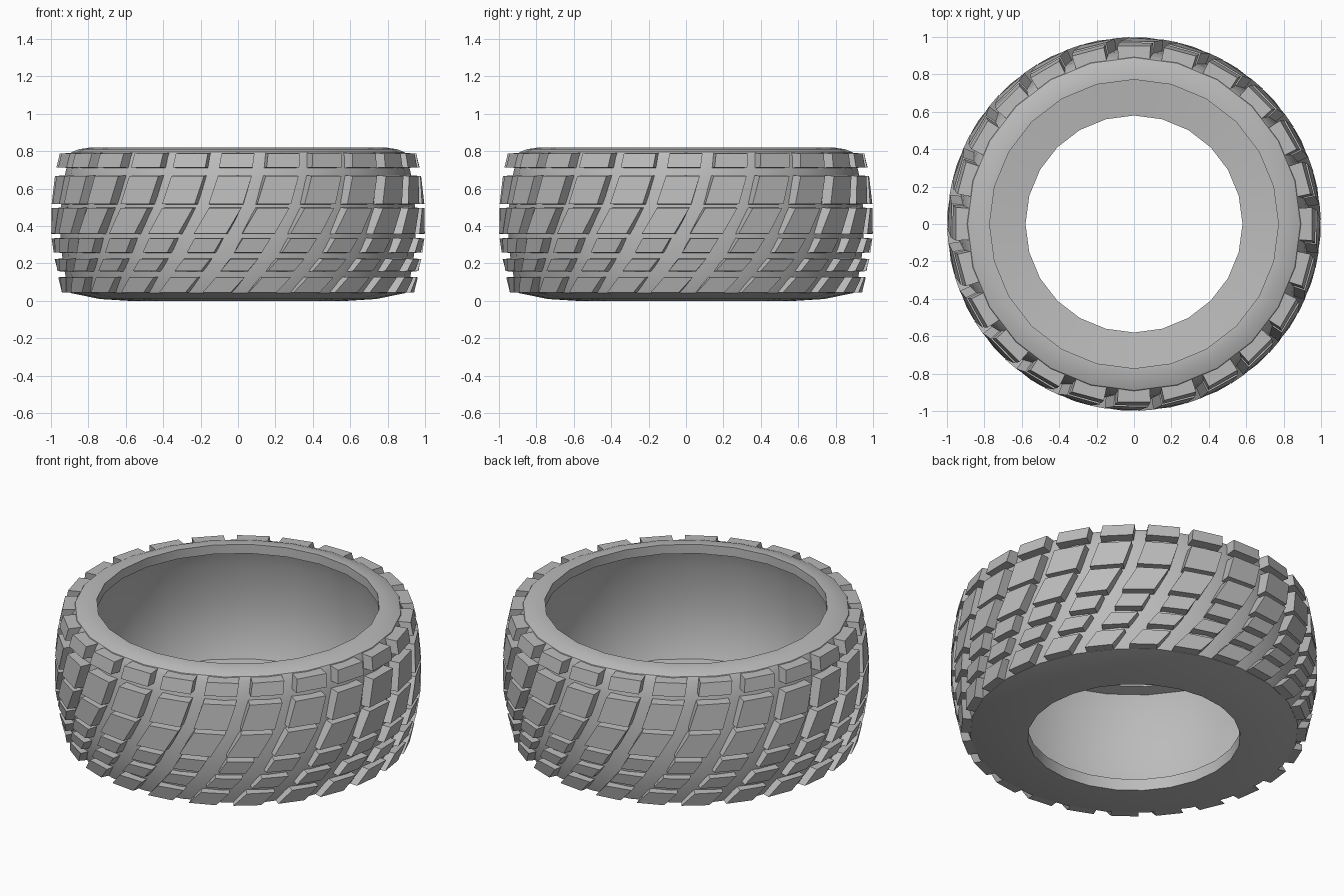
import bpy, bmesh
from math import sin, cos, radians

cube = bpy.data.objects.get("Cube")
if cube:
    bpy.data.objects.remove(cube, do_unlink=True)

rubber = bpy.data.materials.new("grey rubber")
rubber.use_nodes = True
grey = (0.5, 0.5, 0.5, 1)
rubber.diffuse_color = grey
rubber.node_tree.nodes["Principled BSDF"].inputs["Base Color"].default_value = grey

COUNT = 24  # tread columns and casing sides


def point(radius, degrees, z):
    a = radians(degrees)
    return (radius * sin(a), -radius * cos(a), z)


def sample(table, z):
    """Linear lookup in (z, value) pairs sorted by rising z."""
    for (z0, v0), (z1, v1) in zip(table, table[1:]):
        if z <= z1:
            return v0 + (v1 - v0) * (z - z0) / (z1 - z0)
    return table[-1][1]


def finish(bm, name):
    bmesh.ops.recalc_face_normals(bm, faces=bm.faces)
    mesh = bpy.data.meshes.new(name)
    bm.to_mesh(mesh)
    bm.free()
    mesh.materials.append(rubber)
    obj = bpy.data.objects.new(name, mesh)
    bpy.context.collection.objects.link(obj)
    return obj


# Casing: closed cross-section (radius, z) turned around the axis
outer = [(0.58, 0), (0.74, 0.01), (0.895, 0.042), (0.92, 0.12), (0.938, 0.22),
         (0.95, 0.35), (0.946, 0.5), (0.93, 0.65), (0.905, 0.77), (0.89, 0.795),
         (0.85, 0.811), (0.79, 0.82)]
inner = [(0.772, 0.82), (0.772, 0.765), (0.84, 0.75), (0.875, 0.65), (0.9, 0.4),
         (0.88, 0.2), (0.84, 0.1), (0.58, 0.07)]
bm = bmesh.new()
rings = [[bm.verts.new(point(r, i * 360 / COUNT, z)) for r, z in outer + inner]
         for i in range(COUNT)]
for i, ring in enumerate(rings):
    after = rings[(i + 1) % COUNT]
    for j in range(len(ring)):
        k = (j + 1) % len(ring)
        bm.faces.new((ring[j], after[j], after[k], ring[k]))
casing = finish(bm, "tyre_casing")
bpy.context.view_layer.objects.active = casing
casing.select_set(True)
bpy.ops.object.shade_smooth_by_angle(angle=radians(35))
casing.select_set(False)

# Tread: radius, groove sweep and root radius as functions of height
crown = [(0.04, 0.942), (0.13, 0.962), (0.23, 0.982), (0.36, 1.0),
         (0.5, 0.998), (0.67, 0.982), (0.79, 0.957)]
sweep = [(0.04, -22), (0.15, -16.5), (0.25, -12), (0.36, -8.5),
         (0.5, -4), (0.67, -1), (0.79, 0)]
root = [(z, r - 0.03) for r, z in outer[2:10]]


def tread_row(name, low, high, half_width):
    bm = bmesh.new()
    for n in range(COUNT):
        bottom, top = [], []
        for z, side in ((low, -1), (low, 1), (high, 1), (high, -1)):
            a = n * 360 / COUNT + sweep_at(z) + side * half_width
            inset = 0.004 if z == low else -0.004
            bottom.append(bm.verts.new(point(sample(root, z), a + side * 0.25, z)))
            top.append(bm.verts.new(point(sample(crown, z), a, z + inset)))
        bm.faces.new(bottom)
        bm.faces.new(top)
        for j in range(4):
            k = (j + 1) % 4
            bm.faces.new((bottom[j], bottom[k], top[k], top[j]))
    finish(bm, name)


def sweep_at(z):
    return sample(sweep, z)


for name, low, high, half_width in (
        ("shoulder_tread", 0.71, 0.792, 5.3),
        ("upper_tread", 0.515, 0.672, 5.3),
        ("middle_tread", 0.355, 0.5, 5.0),
        ("lower_middle_tread", 0.255, 0.338, 4.3),
        ("lower_tread", 0.155, 0.228, 4.3),
        ("bottom_tread", 0.042, 0.13, 4.6)):
    tread_row(name, low, high, half_width)
